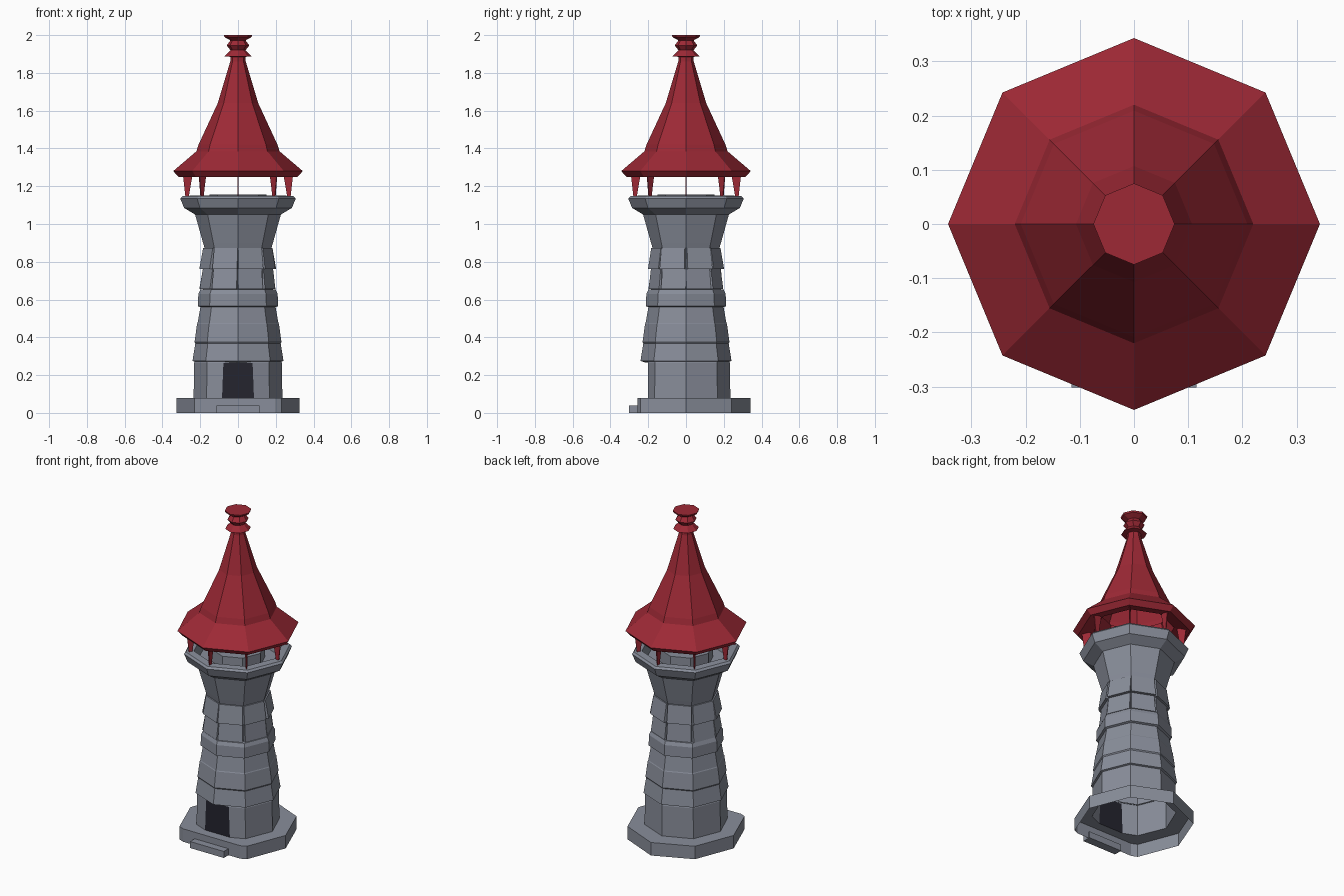
import bpy, bmesh, math, random
from mathutils import Vector, Matrix

if "Cube" in bpy.data.objects:
    bpy.data.objects.remove(bpy.data.objects["Cube"])

random.seed(4)
S45 = math.radians(45)


def material(name, rgb):
    m = bpy.data.materials.new(name)
    m.diffuse_color = (*rgb, 1)
    m.use_nodes = True
    m.node_tree.nodes["Principled BSDF"].inputs["Base Color"].default_value = m.diffuse_color
    return m


STONE = material("grey stone", (0.25, 0.27, 0.325))
RED = material("red roof", (0.34, 0.022, 0.036))
DARK = material("dark doorway", (0.018, 0.018, 0.028))


def finish(name, bm, *mats):
    bmesh.ops.recalc_face_normals(bm, faces=bm.faces)
    me = bpy.data.meshes.new(name)
    bm.to_mesh(me)
    bm.free()
    for m in mats:
        me.materials.append(m)
    ob = bpy.data.objects.new(name, me)
    bpy.context.collection.objects.link(ob)
    return ob


def octagon(r, sx=1.0):
    return [(r * math.cos(i * S45) * sx, r * math.sin(i * S45)) for i in range(8)]


def cut_front(r, y, sx=1.0):
    """Octagon whose front corner is cut flat at the given y."""
    p = octagon(r, sx)
    half = (r + y) / math.tan(S45 / 2) * sx
    return p[:6] + [(-half, y), (half, y)] + p[7:]


def loft(bm, sections, cap=False):
    """Join stacked (outline, z) sections with flat faces."""
    rings = [[bm.verts.new((x, y, z)) for x, y in pts] for pts, z in sections]
    n = len(rings[0])
    for a, b in zip(rings, rings[1:]):
        for i in range(n):
            j = (i + 1) % n
            bm.faces.new((a[i], a[j], b[j], b[i]))
    if cap:
        bm.faces.new(rings[-1])


def turned(name, profile, mat, cap=False):
    bm = bmesh.new()
    loft(bm, [(octagon(r), z) for r, z in profile], cap)
    return finish(name, bm, mat)


def prism(bm, bottom, top):
    """Six-sided block from two quads."""
    a = [bm.verts.new(v) for v in bottom]
    b = [bm.verts.new(v) for v in top]
    bm.faces.new(a)
    bm.faces.new(b)
    for i in range(4):
        j = (i + 1) % 4
        bm.faces.new((a[i], a[j], b[j], b[i]))


# Plinth, open underneath, flattened in front of the door
bm = bmesh.new()
base = cut_front(0.342, -0.257, 0.95)
loft(bm, [(base, 0), (base, 0.08), (cut_front(0.235, -0.2), 0.08)])
finish("plinth", bm, STONE)

# Door step
bm = bmesh.new()
quad = [(-0.115, -0.302), (0.115, -0.302), (0.115, -0.25), (-0.115, -0.25)]
prism(bm, [(x, y, 0) for x, y in quad], [(x, y, 0.04) for x, y in quad])
finish("door_step", bm, STONE)

# Ground floor, the cut front corner is the doorway
bm = bmesh.new()
loft(bm, [(cut_front(0.235, -0.2), 0.08), (cut_front(0.232, -0.2), 0.265),
          (cut_front(0.228, -0.2), 0.278)])
bm.faces.ensure_lookup_table()
for f in bm.faces:
    c = f.calc_center_median()
    if c.y < -0.19 and abs(c.x) < 0.01 and c.z < 0.26:
        f.material_index = 1
finish("ground_floor", bm, STONE, DARK)

# Stone courses and the flared parapet
turned("tower_shaft", [
    (0.22, 0.268), (0.241, 0.275), (0.226, 0.368), (0.23, 0.375), (0.217, 0.47),
    (0.214, 0.475), (0.199, 0.56), (0.212, 0.565), (0.21, 0.63), (0.2, 0.652),
    (0.183, 0.655), (0.176, 0.87), (0.185, 0.9), (0.227, 1.05), (0.285, 1.085),
    (0.306, 1.135), (0.295, 1.147), (0.25, 1.15), (0.235, 1.08), (0.15, 1.08)], STONE)
turned("lookout_drum", [(0.152, 1.08), (0.152, 1.155)], STONE, cap=True)

# Two rows of overhanging stone slabs, one slab per side
bm = bmesh.new()
APO = math.cos(S45 / 2)
for z0, z1 in ((0.655, 0.77), (0.762, 0.872)):
    for i in range(8):
        rot = Matrix.Rotation((i + 0.5) * S45, 4, 'Z')
        out = random.uniform(0.196, 0.208) * APO
        d = random.uniform(-0.004, 0.004)

        def slab(z, outer, w):
            pts = [(0.165 * APO, -w), (outer, -w), (outer, w), (0.165 * APO, w)]
            return [rot @ Vector((x, y + d, z)) for x, y in pts]
        prism(bm, slab(z0, out, 0.071), slab(z1, 0.185 * APO, 0.067))
finish("stone_slabs", bm, STONE)

# Roof with eaves and stacked finial
turned("roof", [
    (0.2, 1.39), (0.225, 1.275), (0.315, 1.25), (0.343, 1.28), (0.22, 1.385),
    (0.209, 1.42), (0.107, 1.64), (0.041, 1.86), (0.04, 1.885), (0.072, 1.888),
    (0.04, 1.92), (0.06, 1.945), (0.04, 1.972), (0.072, 1.99), (0.075, 2.0)], RED, cap=True)

# Thin tapered brackets between roof and parapet
bm = bmesh.new()
for i in range(8):
    rot = Matrix.Rotation(i * S45, 4, 'Z')

    def bracket(z, r0, r1, t=0.003):
        return [rot @ Vector(p) for p in
                ((r0, -t, z), (r1, -t, z), (r1, t, z), (r0, t, z))]
    prism(bm, bracket(1.148, 0.26, 0.279), bracket(1.265, 0.24, 0.292))
finish("roof_brackets", bm, RED)
